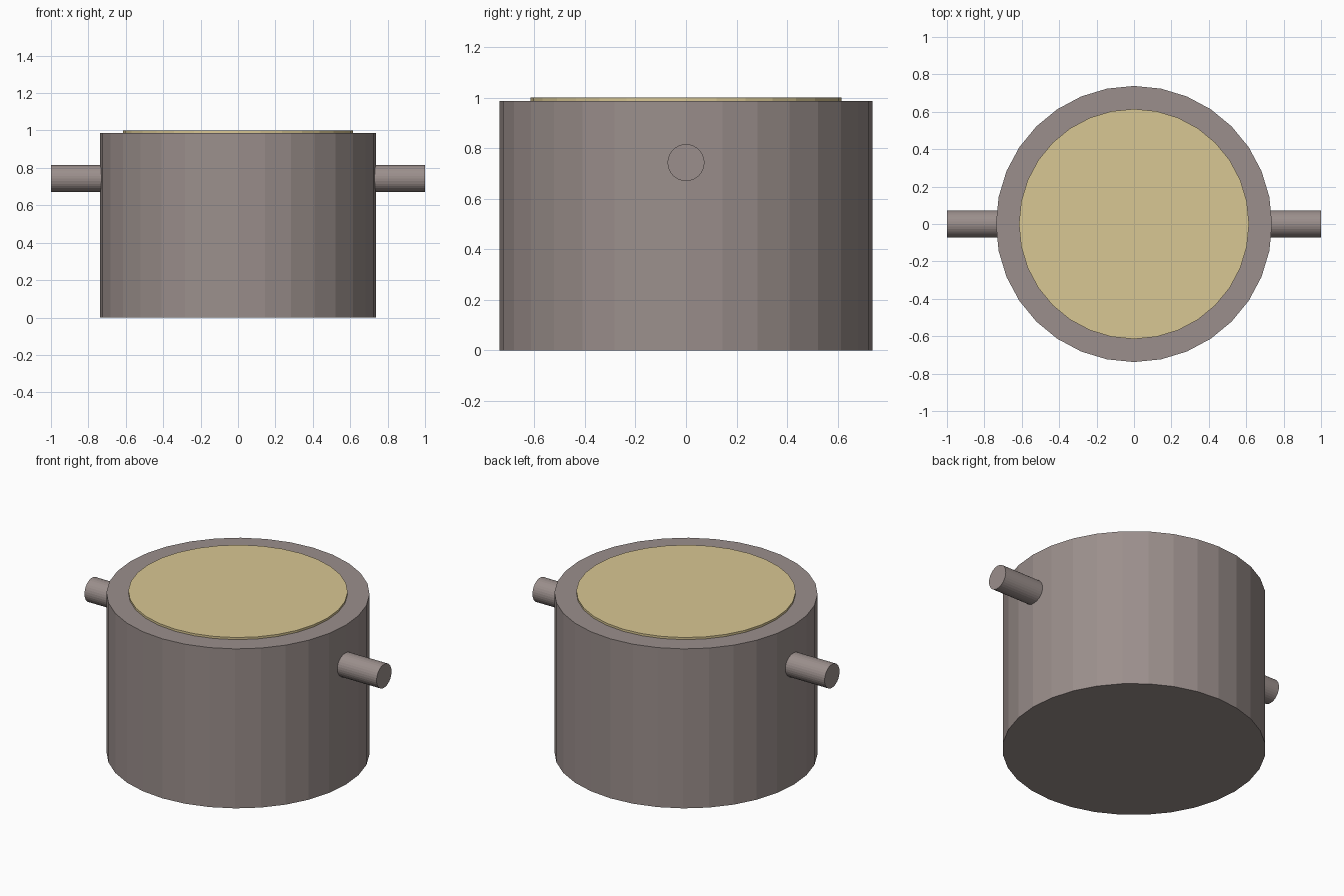
import bpy
import math

cube = bpy.data.objects.get("Cube")
if cube:
    bpy.data.objects.remove(cube, do_unlink=True)


def material(name, rgb):
    mat = bpy.data.materials.new(name)
    mat.use_nodes = True
    color = (*rgb, 1.0)
    mat.diffuse_color = color
    mat.node_tree.nodes["Principled BSDF"].inputs["Base Color"].default_value = color
    return mat


def cylinder(name, radius, length, center, mat, turn=(0, 0, 0)):
    bpy.ops.mesh.primitive_cylinder_add(
        vertices=32, radius=radius, depth=length, location=center, rotation=turn)
    obj = bpy.context.object
    obj.name = name
    obj.data.materials.append(mat)
    return obj


warm_grey = material("warm grey", (0.328, 0.275, 0.262))
sand = material("sand", (0.694, 0.571, 0.292))

BODY_TOP = 0.987

# Faceted drum
cylinder("drum_body", 0.738, BODY_TOP, (0, 0, BODY_TOP / 2), warm_grey)

# Thin raised disc on top, sunk slightly into the drum
cylinder("top_disc", 0.615, 0.04, (0, 0, 0.98), sand)

# Round pegs on both sides
for side, sign in (("left", 1), ("right", -1)):
    cylinder(f"{side}_peg", 0.073, 0.32, (sign * 0.84, 0, 0.743), warm_grey,
             (0, math.pi / 2, 0))
